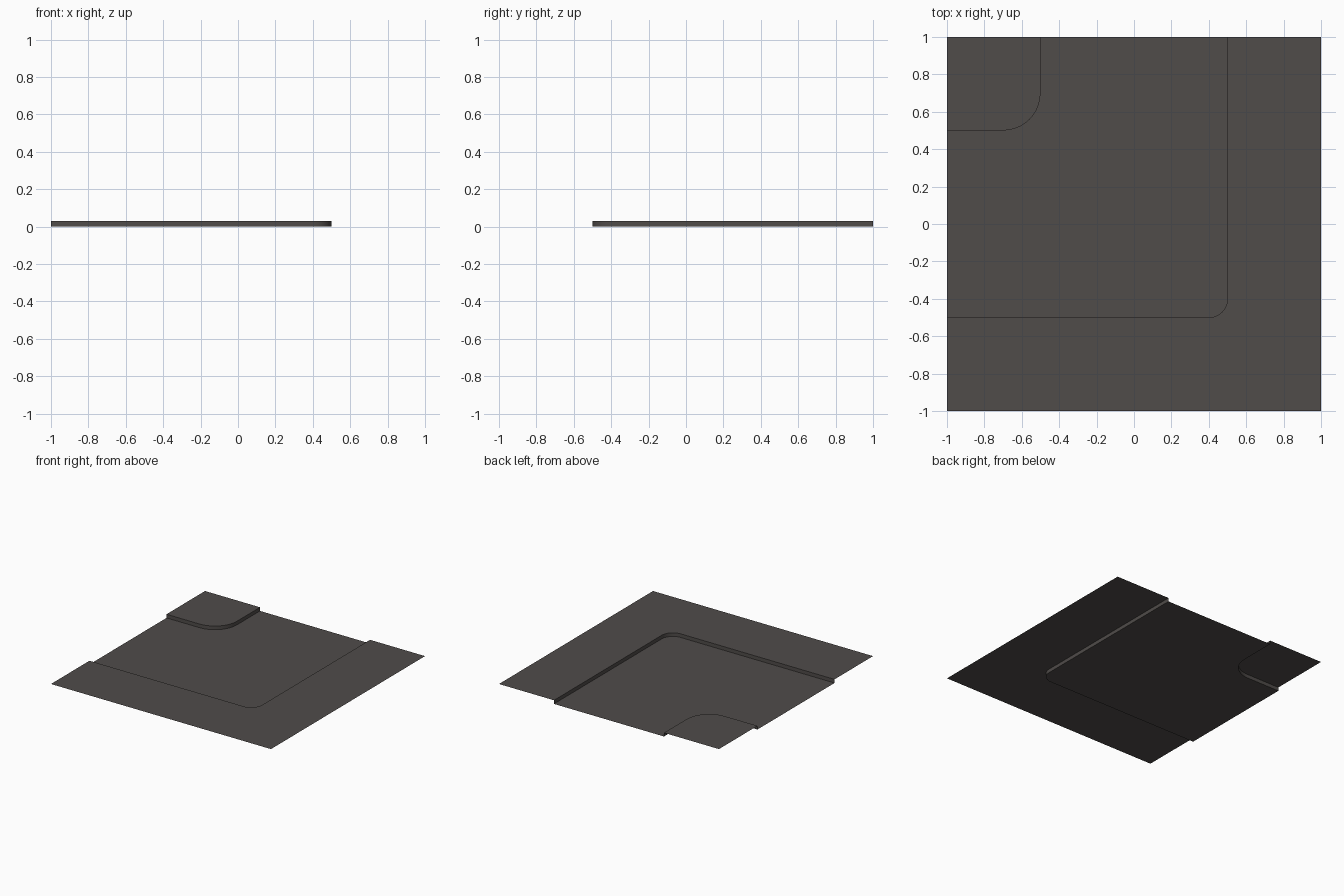
import bpy
import bmesh
import math

if "Cube" in bpy.data.objects:
    bpy.data.objects.remove(bpy.data.objects["Cube"])

CURB = 0.03   # pavement height above the road
SEGS = 10     # segments in each rounded corner

asphalt = bpy.data.materials.new("dark_asphalt")
asphalt.diffuse_color = (0.08, 0.072, 0.068, 1.0)
asphalt.use_nodes = True
asphalt.node_tree.nodes["Principled BSDF"].inputs["Base Color"].default_value = asphalt.diffuse_color


def arc(cx, cy, r, a0, a1):
    steps = [math.radians(a0 + (a1 - a0) * i / SEGS) for i in range(SEGS + 1)]
    return [(cx + r * math.cos(a), cy + r * math.sin(a)) for a in steps]


def finish(name, bm, smooth=False):
    mesh = bpy.data.meshes.new(name)
    bm.to_mesh(mesh)
    bm.free()
    mesh.materials.append(asphalt)
    for p in mesh.polygons:
        p.use_smooth = smooth
    obj = bpy.data.objects.new(name, mesh)
    bpy.context.collection.objects.link(obj)


def sheet(name, outline, z):
    """Flat open sheet from a counter-clockwise outline."""
    bm = bmesh.new()
    face = bm.faces.new([bm.verts.new((x, y, z)) for x, y in outline])
    bmesh.ops.triangulate(bm, faces=[face])
    finish(name, bm)


def curb(name, path):
    """Upright wall in two bands, facing the right of the path."""
    bm = bmesh.new()
    rows = [[bm.verts.new((x, y, z)) for x, y in path]
            for z in (0, CURB / 2, CURB)]
    for low, high in zip(rows, rows[1:]):
        for i in range(len(path) - 1):
            bm.faces.new((low[i], low[i + 1], high[i + 1], high[i]))
    finish(name, bm, smooth=True)


# Curb lines: long outer bend and small inner corner, road on their right
outer = [(0.5, 1)] + arc(0.4, -0.4, 0.1, 0, -90) + [(-1, -0.5)]
inner = [(-1, 0.5)] + arc(-0.7, 0.7, 0.2, -90, 0) + [(-0.5, 1)]

# Road bend at ground level
sheet("road", outer[::-1] + inner[::-1], 0)

# Raised pavements
sheet("outer_pavement", outer + [(-1, -1), (1, -1), (1, 1)], CURB)
sheet("corner_pavement", inner + [(-1, 1)], CURB)

# Curb walls
curb("outer_curb", outer)
curb("corner_curb", inner)
